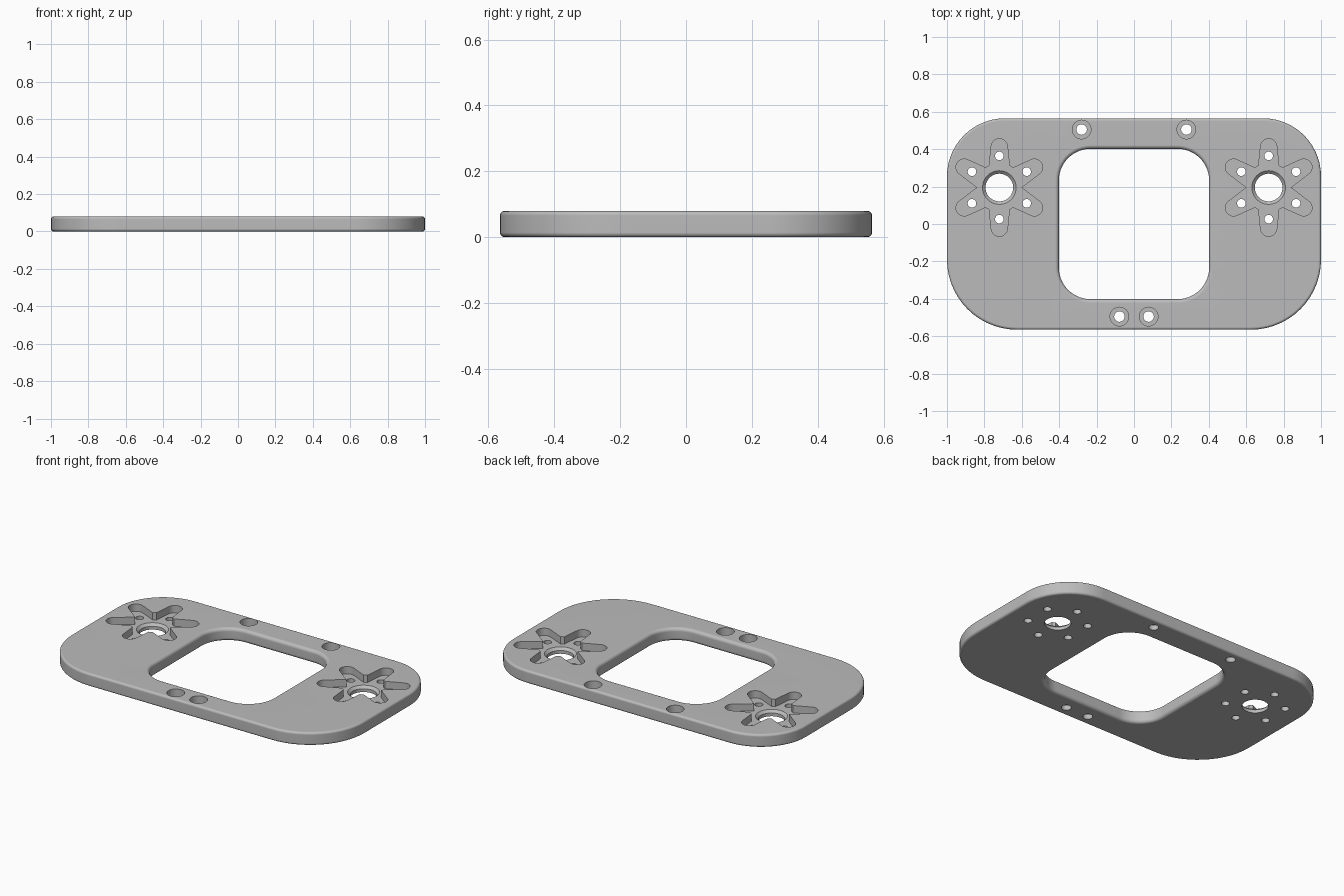
import bpy, bmesh
from math import sin, cos, pi, radians

cube = bpy.data.objects.get("Cube")
if cube:
    bpy.data.objects.remove(cube, do_unlink=True)

THICK = 0.08
FLOOR = 0.035          # height of the pocket floors

grey = bpy.data.materials.new("plain grey")
grey.use_nodes = True
grey.diffuse_color = (0.5, 0.5, 0.5, 1)
grey.node_tree.nodes["Principled BSDF"].inputs["Base Color"].default_value = (0.5, 0.5, 0.5, 1)


def loft(name, rings, cyclic=False):
    """Skin a stack of equal-length rings; capped unless it closes on itself."""
    bm = bmesh.new()
    loops = [[bm.verts.new(p) for p in ring] for ring in rings]
    n = len(loops[0])
    pairs = list(zip(loops, loops[1:]))
    if cyclic:
        pairs.append((loops[-1], loops[0]))
    else:
        bm.faces.new(loops[0])
        bm.faces.new(loops[-1])
    for a, b in pairs:
        for i in range(n):
            j = (i + 1) % n
            bm.faces.new((a[i], a[j], b[j], b[i]))
    bmesh.ops.recalc_face_normals(bm, faces=bm.faces)
    mesh = bpy.data.meshes.new(name)
    bm.to_mesh(mesh)
    bm.free()
    mesh.materials.append(grey)
    obj = bpy.data.objects.new(name, mesh)
    bpy.context.collection.objects.link(obj)
    return obj


def rounded_rect(hx, hy, r_back, r_front, z, steps=14):
    """Rounded rectangle with its own radius for back and front corners."""
    pts = []
    corners = ((1, 1, r_back), (-1, 1, r_back), (-1, -1, r_front), (1, -1, r_front))
    for k, (sx, sy, r) in enumerate(corners):
        for i in range(steps + 1):
            a = pi / 2 * (k + i / steps)
            pts.append((sx * (hx - r) + r * cos(a), sy * (hy - r) + r * sin(a), z))
    return pts


def fillet(r, steps=5):
    """(inset, height) pairs running up a wall rounded at both ends."""
    arc = [(r - r * sin(pi / 2 * i / steps), r - r * cos(pi / 2 * i / steps))
           for i in range(steps + 1)]
    return arc + [(d, THICK - z) for d, z in reversed(arc)]


def lathe(name, x, y, profile, n=40):
    return loft(name, [[(x + r * cos(2 * pi * i / n), y + r * sin(2 * pi * i / n), z)
                        for i in range(n)] for r, z in profile])


def star(name, x, y):
    """Six-armed pocket with tapering round-ended arms."""
    pts = []
    tip, r = 0.217, 0.044
    for k in range(6):
        a = radians(30 + 60 * k)
        for i in range(11):
            t = a - pi / 2 + pi * i / 10
            pts.append((x + tip * cos(a) + r * cos(t), y + tip * sin(a) + r * sin(t)))
        notch = a + radians(30)
        # side notches are sharp, the others blunted
        spread = (0,) if k in (2, 5) else (-5, 0, 5)
        for s in spread:
            d = 0.118 if len(spread) == 1 else 0.128
            pts.append((x + d * cos(notch + radians(s)), y + d * sin(notch + radians(s))))
    return loft(name, [[(px, py, z) for px, py in pts] for z in (FLOOR, 0.2)])


# Plate: outer wall up, window wall back down
outer = [rounded_rect(1 - d, 0.565 - d, 0.31 - d, 0.375 - d, z) for d, z in fillet(0.014)]
window = [rounded_rect(0.402 + d, 0.402 + d, 0.17 + d, 0.17 + d, z)
          for d, z in reversed(fillet(0.02))]
plate = loft("mounting_plate", outer + window, cyclic=True)

# Cutters for the star pockets and their holes
cutters = []
for side in (-1, 1):
    cx, cy = side * 0.72, 0.195
    cutters.append(star("star_cutter", cx, cy))
    cutters.append(lathe("shaft_cutter", cx, cy,
                         ((0.074, -0.1), (0.074, 0.02), (0.09, FLOOR), (0.09, 0.06)), 48))
    for k in range(6):
        a = radians(30 + 60 * k)
        cutters.append(lathe("pin_cutter", cx + 0.169 * cos(a), cy + 0.169 * sin(a),
                             ((0.023, -0.1), (0.023, 0.06)), 24))
    # Counterbored screw holes
    for hx, hy in ((0.28, 0.505), (0.078, -0.495)):
        cutters.append(lathe("screw_cutter", side * hx, hy,
                             ((0.028, -0.1), (0.028, 0.03), (0.05, 0.03), (0.05, 0.2)), 32))

bpy.ops.object.select_all(action='DESELECT')
bpy.context.view_layer.objects.active = plate
plate.select_set(True)
for cutter in cutters:
    cutter.hide_render = True
    mod = plate.modifiers.new("cut", 'BOOLEAN')
    mod.operation = 'DIFFERENCE'
    mod.solver = 'EXACT'
    mod.object = cutter
    bpy.ops.object.modifier_apply(modifier=mod.name)
    bpy.data.objects.remove(cutter, do_unlink=True)

# Smooth walls and fillets, crisp pocket rims
bpy.ops.object.shade_smooth_by_angle(angle=radians(30))
weighted = plate.modifiers.new("flat_face_normals", 'WEIGHTED_NORMAL')
weighted.keep_sharp = True
